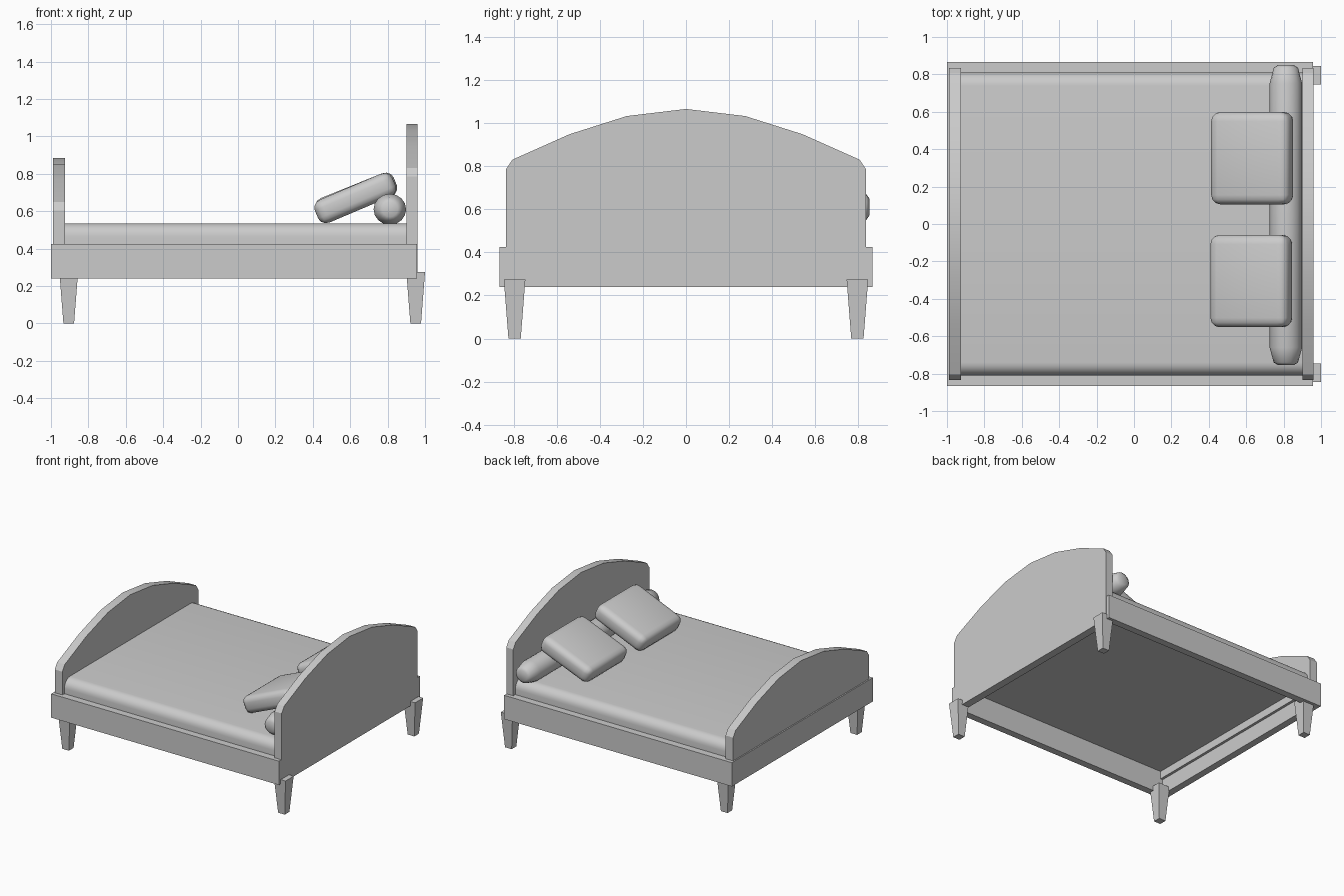
import bpy
import bmesh
from math import radians, cos, sin, pi
from mathutils import Matrix, Vector

cube = bpy.data.objects.get("Cube")
if cube:
    bpy.data.objects.remove(cube, do_unlink=True)

grey = bpy.data.materials.new("plain grey")
grey.use_nodes = True
colour = (0.6, 0.6, 0.6, 1)
grey.diffuse_color = colour
grey.node_tree.nodes["Principled BSDF"].inputs["Base Color"].default_value = colour


def finish(name, bm, smooth=None):
    bmesh.ops.recalc_face_normals(bm, faces=bm.faces)
    mesh = bpy.data.meshes.new(name)
    bm.to_mesh(mesh)
    bm.free()
    mesh.materials.append(grey)
    obj = bpy.data.objects.new(name, mesh)
    bpy.context.collection.objects.link(obj)
    if smooth:
        bpy.ops.object.select_all(action="DESELECT")
        obj.select_set(True)
        bpy.context.view_layer.objects.active = obj
        bpy.ops.object.shade_smooth_by_angle(angle=radians(smooth))
    return obj


def new_box(low, high):
    low, high = Vector(low), Vector(high)
    bm = bmesh.new()
    bmesh.ops.create_cube(bm, size=1)
    bmesh.ops.scale(bm, vec=high - low, verts=bm.verts)
    bmesh.ops.translate(bm, vec=(low + high) / 2, verts=bm.verts)
    return bm


def extrude_profile(name, profile, x0, x1, smooth=None):
    """Extrude a closed (y, z) profile along x."""
    bm = bmesh.new()
    face = bm.faces.new([bm.verts.new((x0, y, z)) for y, z in profile])
    made = bmesh.ops.extrude_face_region(bm, geom=[face])["geom"]
    verts = [v for v in made if isinstance(v, bmesh.types.BMVert)]
    bmesh.ops.translate(bm, vec=(x1 - x0, 0, 0), verts=verts)
    return finish(name, bm, smooth)


def mirrored(half):
    """Complete a half profile whose last point lies on the centre line."""
    return half + [(-y, z) for y, z in reversed(half) if y > 0]


# Arched boards
def board(name, x0, x1, base, top):
    half = [(0.835, base - top), (0.835, -0.28), (0.805, -0.235),
            (0.54, -0.117), (0.275, -0.033), (0, 0)]
    extrude_profile(name, mirrored([(y, z + top) for y, z in half]), x0, x1, 25)


board("headboard", 0.9, 0.96, 0.24, 1.065)
board("footboard", -0.99, -0.925, 0.36, 0.885)

# Side and foot rails
for side, name in ((1, "back_rail"), (-1, "front_rail")):
    finish(name, new_box((-1, min(side * 0.81, side * 0.865), 0.24),
                         (0.957, max(side * 0.81, side * 0.865), 0.425)))
finish("foot_rail", new_box((-1, -0.81, 0.24), (-0.945, 0.81, 0.425)))

# Tapered legs
for x, end in ((-0.905, "foot"), (0.95, "head")):
    for side, name in ((1, "back"), (-1, "front")):
        bm = new_box((-0.05, -0.05, 0), (0.05, 0.05, 0.275))
        bottom = [v for v in bm.verts if v.co.z < 0.1]
        bmesh.ops.scale(bm, vec=(0.57, 0.57, 1), verts=bottom)
        bmesh.ops.translate(bm, vec=(x, side * 0.795, 0), verts=bm.verts)
        finish(f"{end}_{name}_leg", bm)

# Mattress with rounded long edges
r = 0.07
arc = [(0.81 - r + r * cos(a), 0.535 - r + r * sin(a))
       for a in (i * pi / 12 for i in range(7))]
half = [(0.81, 0.42)] + arc
extrude_profile("mattress", half + [(-y, z) for y, z in reversed(half)],
                -0.93, 0.905, 40)

# Bolster with rounded ends
bm = bmesh.new()
stations = [(-0.755, 0.04), (-0.74, 0.062), (-0.66, 0.083),
            (0.75, 0.083), (0.835, 0.062), (0.85, 0.04)]
rings = [[bm.verts.new((0.812 + rad * 1.05 * cos(i * pi / 8), y,
                        0.61 + rad * sin(i * pi / 8))) for i in range(16)]
         for y, rad in stations]
for a, b in zip(rings, rings[1:]):
    for i in range(16):
        j = (i + 1) % 16
        bm.faces.new((a[i], a[j], b[j], b[i]))
bm.faces.new(rings[0])
bm.faces.new(rings[-1])
finish("bolster", bm, 60)


# Tilted square pillows
def pillow(name, centre, tilt):
    bm = new_box((-0.225, -0.247, -0.078), (0.225, 0.247, 0.078))
    bmesh.ops.bevel(bm, geom=bm.edges[:], offset=0.05, segments=3,
                    profile=0.5, affect="EDGES")
    for v in bm.verts:
        if abs(v.co.x) > 0.17 and abs(v.co.y) > 0.19:
            v.co.z *= 0.85
    bmesh.ops.transform(bm, verts=bm.verts, matrix=Matrix.Translation(centre)
                        @ Matrix.Rotation(radians(-tilt), 4, "Y"))
    finish(name, bm, 50)


pillow("front_pillow", (0.627, -0.305, 0.67), 23)
pillow("back_pillow", (0.632, 0.352, 0.675), 22)
